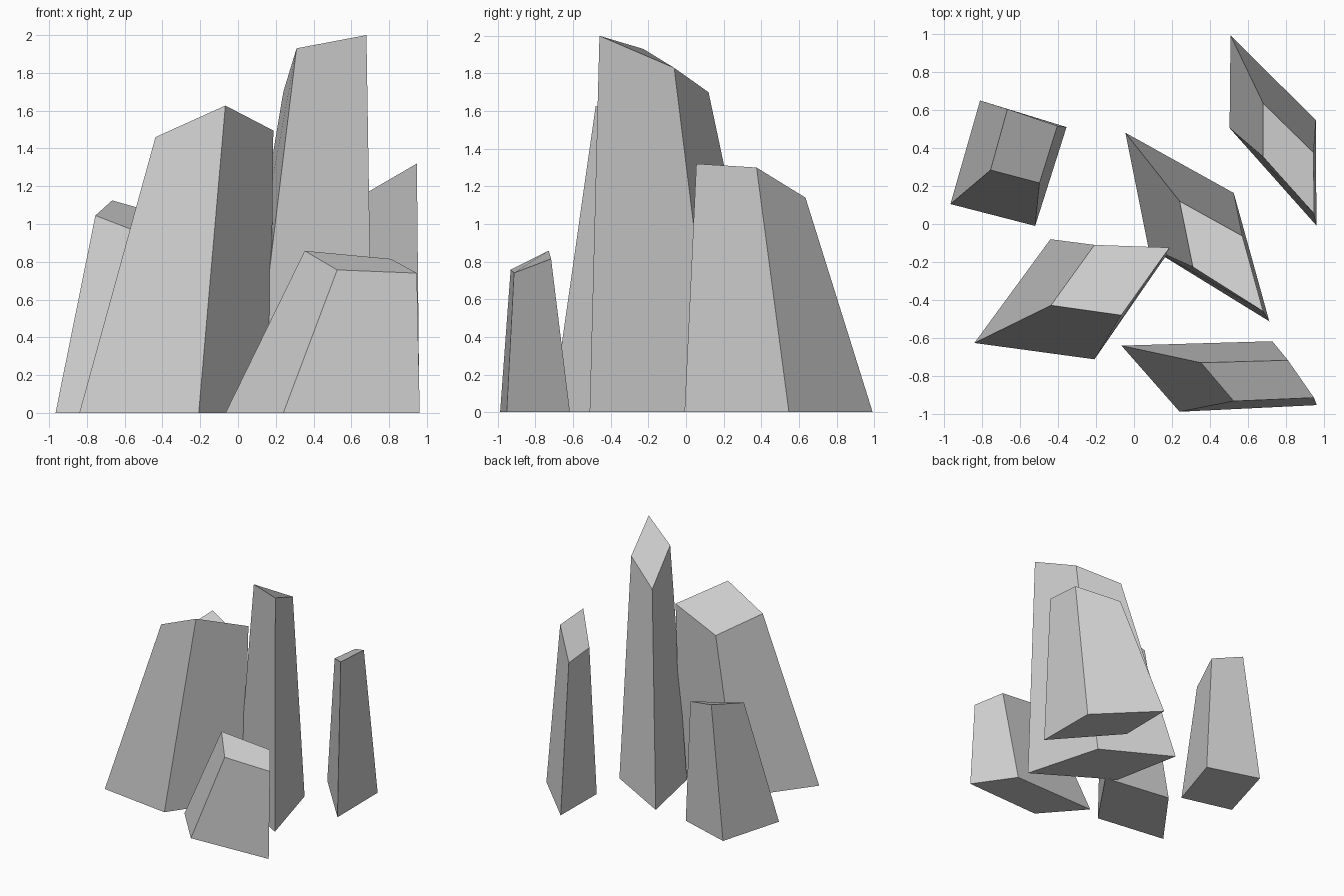
import bpy, bmesh


def rock(name, base, top):
    """Four-sided tapering rock: base corners (x, y) on the ground, top corners (x, y, z)."""
    bm = bmesh.new()
    lo = [bm.verts.new((x, y, 0)) for x, y in base]
    hi = [bm.verts.new(p) for p in top]
    bm.faces.new(lo[::-1])
    bm.faces.new(hi)
    for i in range(4):
        j = (i + 1) % 4
        bm.faces.new((lo[i], lo[j], hi[j], hi[i]))
    bmesh.ops.recalc_face_normals(bm, faces=bm.faces)
    mesh = bpy.data.meshes.new(name)
    bm.to_mesh(mesh)
    bm.free()
    ob = bpy.data.objects.new(name, mesh)
    bpy.context.collection.objects.link(ob)
    return ob


# Corners run counter-clockwise seen from above
# Back left rock
rock("back_left_rock",
     [(-.966, .105), (-.52, -.01), (-.355, .51), (-.81, .65)],
     [(-.755, .284, 1.045), (-.497, .216, .945), (-.403, .516, 1.05), (-.666, .605, 1.125)])

# Broad front left rock
rock("front_left_rock",
     [(-.84, -.626), (-.208, -.712), (.17, -.165), (-.44, -.08)],
     [(-.437, -.428, 1.46), (-.067, -.48, 1.627), (.187, -.124, 1.495), (-.208, -.11, 1.33)])

# Tall centre rock
rock("centre_rock",
     [(.075, -.12), (.712, -.512), (.525, .163), (-.045, .48)],
     [(.31, -.226, 1.93), (.68, -.46, 2.0), (.57, -.063, 1.83), (.24, .12, 1.7)])

# Back right rock
rock("back_right_rock",
     [(.503, .505), (.96, -.008), (.957, .547), (.508, .992)],
     [(.68, .353, 1.165), (.947, .055, 1.32), (.945, .375, 1.30), (.68, .635, 1.14)])

# Low front rock
rock("front_low_rock",
     [(-.066, -.64), (.24, -.988), (.962, -.953), (.728, -.617)],
     [(.353, -.73, .858), (.525, -.932, .757), (.947, -.914, .74), (.81, -.717, .815)])
